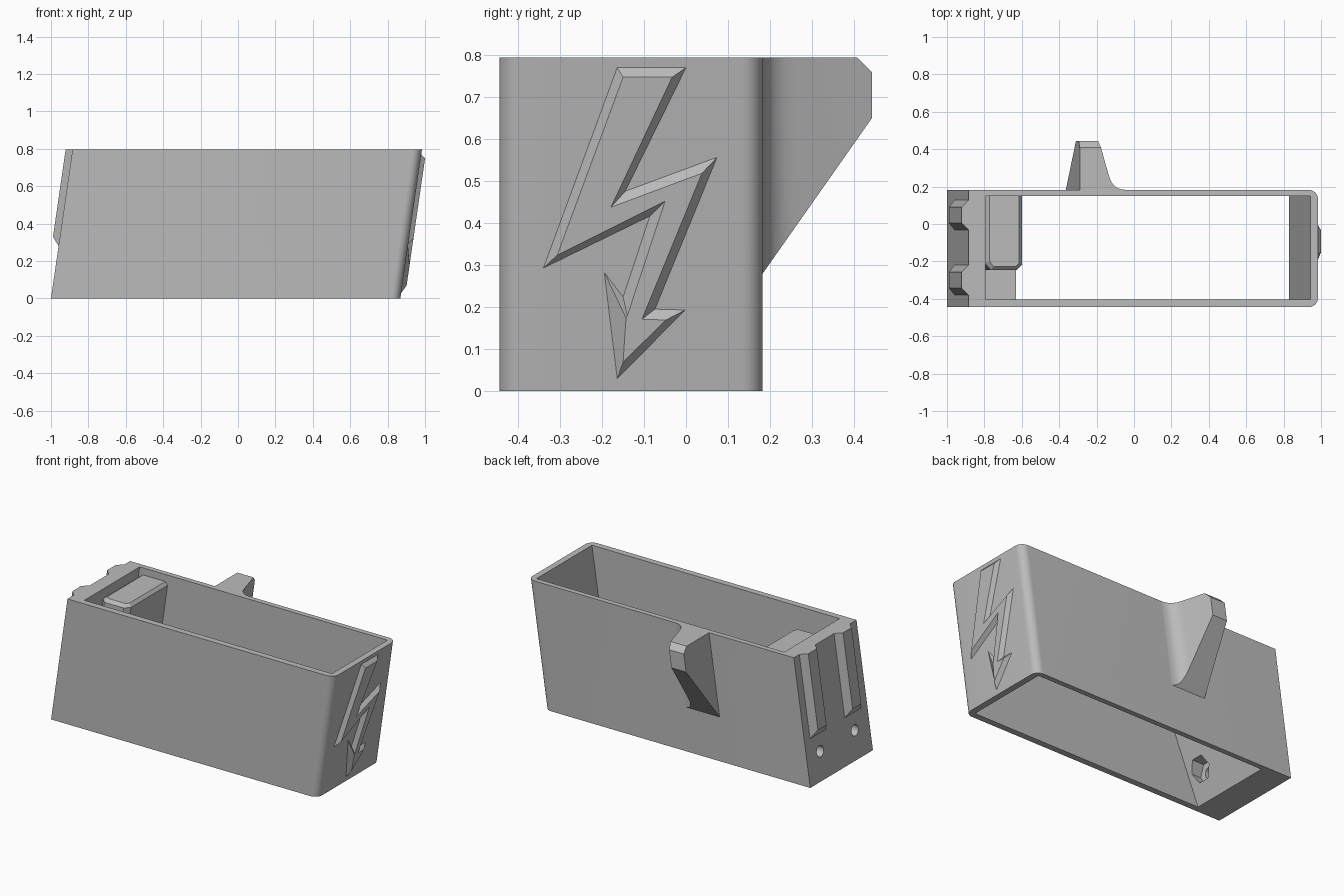
import bpy, bmesh, math

H = 0.795        # overall height
LEAN = 0.145     # sideways lean of the whole model per unit of height

cube = bpy.data.objects.get("Cube")
if cube:
    bpy.data.objects.remove(cube, do_unlink=True)

grey = bpy.data.materials.new("plain grey")
grey.use_nodes = True
colour = (0.5, 0.5, 0.5, 1)
grey.diffuse_color = colour
grey.node_tree.nodes["Principled BSDF"].inputs["Base Color"].default_value = colour


def loft(name, *loops):
    """Closed solid through equal-length loops of points, leaned sideways."""
    bm = bmesh.new()
    rings = [[bm.verts.new((x + LEAN * z, y, z)) for x, y, z in loop] for loop in loops]
    for a, b in zip(rings, rings[1:]):
        for i in range(len(a)):
            j = (i + 1) % len(a)
            bm.faces.new((a[i], a[j], b[j], b[i]))
    bm.faces.new(rings[0][::-1])
    bm.faces.new(rings[-1])
    bmesh.ops.recalc_face_normals(bm, faces=bm.faces)
    mesh = bpy.data.meshes.new(name)
    bm.to_mesh(mesh)
    bm.free()
    mesh.materials.append(grey)
    obj = bpy.data.objects.new(name, mesh)
    bpy.context.collection.objects.link(obj)
    return obj


def plan(name, pts, z0, z1):
    return loft(name, *[[(x, y, z) for x, y in pts] for z in (z0, z1)])


def across_y(name, pts, y0, y1):
    return loft(name, *[[(x, y, z) for x, z in pts] for y in (y0, y1)])


def across_x(name, pts, x0, x1):
    return loft(name, *[[(x, y, z) for y, z in pts] for x in (x0, x1)])


def ring(cy, cz, r, n):
    return [(cy + r * math.cos(math.tau * i / n), cz + r * math.sin(math.tau * i / n))
            for i in range(n)]


def combine(obj, other, operation):
    mod = obj.modifiers.new("combine", "BOOLEAN")
    mod.operation, mod.object, mod.solver = operation, other, "EXACT"
    graph = bpy.context.evaluated_depsgraph_get()
    mesh = bpy.data.meshes.new_from_object(obj.evaluated_get(graph))
    obj.modifiers.clear()
    obj.data = mesh
    bpy.data.objects.remove(other, do_unlink=True)


# Outer body, rounded at the two corners of the emblem end
LEFT, RIGHT, FRONT, BACK, R = -1.0, 0.868, -0.445, 0.183, 0.05
outline = [(LEFT, BACK), (LEFT, FRONT)]
for cy, start in ((FRONT + R, -90), (BACK - R, 0)):
    for i in range(9):
        a = math.radians(start + i * 90 / 8)
        outline.append((RIGHT - R + R * math.cos(a), cy + R * math.sin(a)))
body = plan("body", outline, 0, H)

# Open cavity, leaving a sloped support and ledge at the rail end
cavity = across_y("cavity_cutter", [
    (-0.81, -0.1), (0.828, -0.1), (0.828, 0.9), (-0.91, 0.9),
    (-0.91, 0.44), (-0.695, 0.44), (-0.81, 0)], -0.405, 0.15)
combine(body, cavity, "DIFFERENCE")

# Screw holes with hexagonal nut pockets
RAIL_Y = (0.048, -0.3)
for y in RAIL_Y:
    combine(body, across_x("hole_cutter", ring(y, 0.175, 0.034, 24), -1.1, -0.6), "DIFFERENCE")
    combine(body, across_x("nut_cutter", ring(y, 0.175, 0.075, 6), -0.83, -0.6), "DIFFERENCE")

# Tapered rails on the end wall
rails = []
for y, name in zip(RAIL_Y, ("back_rail", "front_rail")):
    def rail_loop(x, half, bottom):
        return [(x, y - half, bottom), (x, y + half, bottom), (x, y + half, H), (x, y - half, H)]
    rails.append(loft(name, rail_loop(-0.995, 0.08, 0.275), rail_loop(-1, 0.08, 0.28),
                      rail_loop(-1.037, 0.043, 0.33)))

# Chamfered block standing on the inner ledge
foot = [(-0.905, 0.16), (-0.905, -0.21), (-0.87, -0.247),
        (-0.735, -0.247), (-0.705, -0.217), (-0.705, 0.16)]
top = [(-0.88, 0.16), (-0.88, -0.2), (-0.86, -0.227),
       (-0.742, -0.227), (-0.724, -0.209), (-0.724, 0.16)]
block = loft("inner_block", *[[(x, y, z) for x, y in pts]
                              for pts, z in ((foot, 0.43), (foot, 0.73), (top, 0.75))])

# Back clip: plan with one flared side, trimmed by its side profile
clip = plan("back_clip", [
    (-0.405, 0.16), (-0.405, 0.5), (-0.318, 0.5), (-0.25, 0.26), (-0.241, 0.234),
    (-0.228, 0.212), (-0.209, 0.195), (-0.187, 0.186), (-0.165, 0.183), (-0.165, 0.16)], 0, H)
side = across_x("clip_cutter", [
    (0.1, 0.162), (0.443, 0.65), (0.443, 0.76), (0.408, H), (0.408, 0.9), (0.1, 0.9)], -0.8, 0.3)
combine(clip, side, "INTERSECT")

# Raised bolt emblem with sloped edges
base = [(-.164, .771), (0, .771), (-.145, .476), (.074, .557), (-.074, .195), (-.002, .193),
        (-.164, .029), (-.195, .283), (-.15, .224), (-.086, .417), (-.34, .293)]
crest = [(-.15, .748), (-.033, .748), (-.179, .438), (.038, .519), (-.105, .171), (-.048, .169),
         (-.15, .069), (-.143, .174), (-.14, .179), (-.05, .452), (-.307, .324)]
emblem = loft("bolt_emblem", *[[(x, y, z) for y, z in pts] for x, pts in
                               ((RIGHT - 0.01, base), (RIGHT, base), (RIGHT + 0.0235, crest))])

# Smooth the rounded areas, keep edges sharp
bpy.ops.object.select_all(action="DESELECT")
for obj in (body, clip):
    obj.select_set(True)
bpy.context.view_layer.objects.active = body
bpy.ops.object.shade_smooth_by_angle(angle=math.radians(30))
